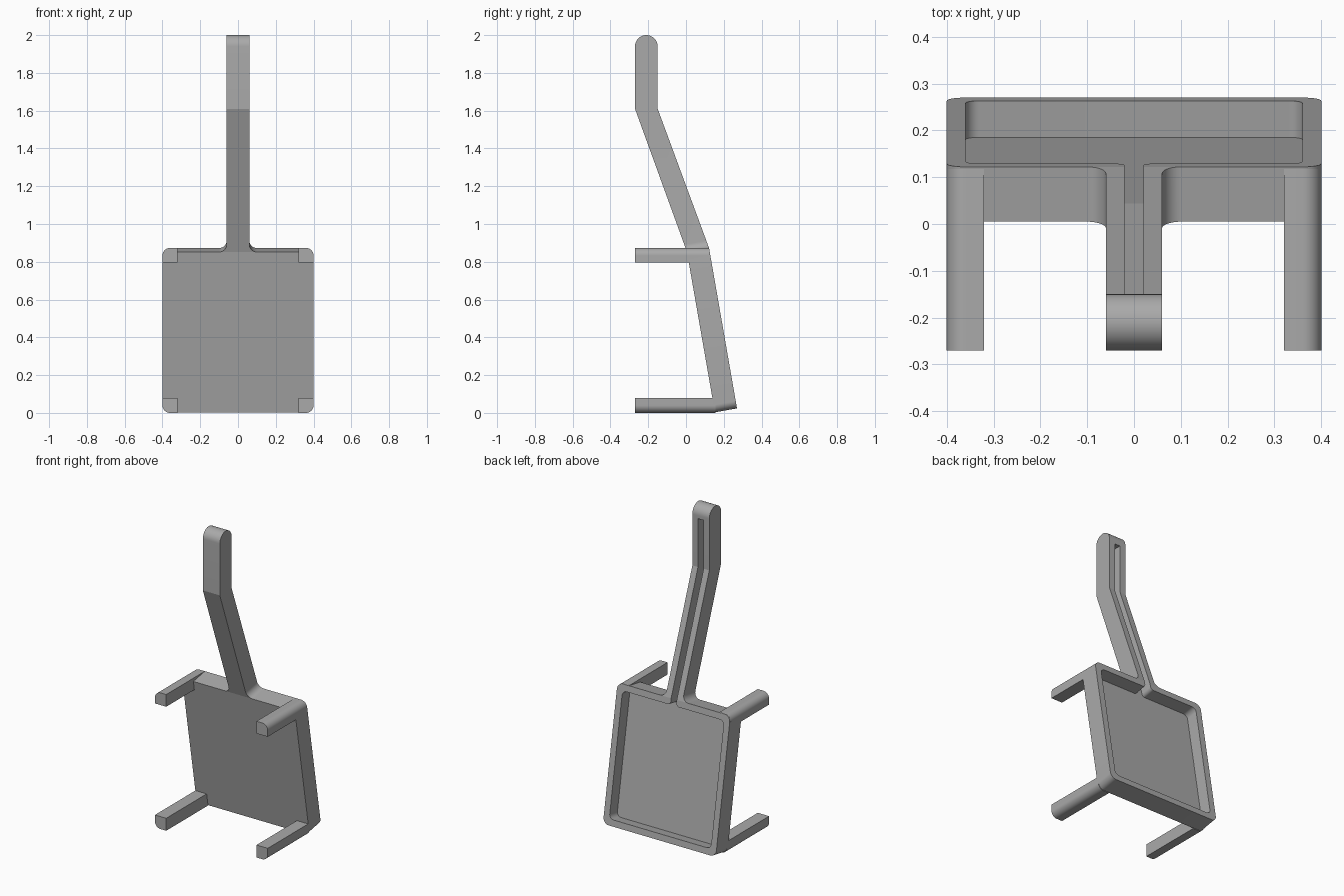
import bpy, bmesh, math
from mathutils import Vector

cube = bpy.data.objects.get("Cube")
if cube:
    bpy.data.objects.remove(cube, do_unlink=True)

ARC = 12  # segments per quarter turn

grey = bpy.data.materials.new("plain_grey")
grey.use_nodes = True
COLOR = (0.4, 0.4, 0.4, 1)
grey.diffuse_color = COLOR
grey.node_tree.nodes["Principled BSDF"].inputs["Base Color"].default_value = COLOR

# Side section: (distance along part, front point (y, z), back point (y, z))
stations = [(0, (0.153, 0.003), (0.27, 0.024)),
            (0.86, (0.005, 0.852), (0.122, 0.873)),
            (1.61, (-0.27, 1.61), (-0.15, 1.61))]
for i in range(ARC + 1):  # rounded handle tip
    a = math.pi / 2 * i / ARC
    z, w = 1.94 + 0.06 * math.sin(a), 0.06 * math.cos(a)
    stations.append((z, (-0.21 - w, z), (-0.21 + w, z)))


def bend(co):
    """Map a flat point (x, length, depth) onto the bent side section."""
    x, s, d = co
    for (s0, f0, b0), (s1, f1, b1) in zip(stations, stations[1:]):
        if s <= s1 + 1e-6:
            break
    t = (s - s0) / (s1 - s0)
    front = Vector(f0).lerp(Vector(f1), t)
    back = Vector(b0).lerp(Vector(b1), t)
    p = front + (back - front) * d
    return Vector((x, p.x, p.y))


def rounded(corners):
    """Round each (x, y, radius) right-angled corner of a polygon."""
    pts = []
    n = len(corners)
    for i, (x, y, r) in enumerate(corners):
        p = Vector((x, y))
        if r == 0:
            pts.append(p)
            continue
        u = (Vector(corners[i - 1][:2]) - p).normalized() * r
        v = (Vector(corners[(i + 1) % n][:2]) - p).normalized() * r
        for k in range(ARC + 1):
            a = math.pi / 2 * k / ARC
            pts.append(p + u * (1 - math.sin(a)) + v * (1 - math.cos(a)))
    return pts


def symmetric(half):
    return half + [(-x, y, r) for x, y, r in reversed(half)]


def prism(name, outline, low, high, place, cuts=()):
    """Extrude a flat outline, slice it at the bends and place it."""
    bm = bmesh.new()
    face = bm.faces.new([bm.verts.new((p.x, p.y, low)) for p in outline])
    new = bmesh.ops.extrude_face_region(bm, geom=[face])["geom"]
    bmesh.ops.translate(bm, vec=(0, 0, high - low),
                        verts=[g for g in new if isinstance(g, bmesh.types.BMVert)])
    for s in cuts:
        bmesh.ops.bisect_plane(bm, geom=bm.verts[:] + bm.edges[:] + bm.faces[:],
                               plane_co=(0, s, 0), plane_no=(0, 1, 0))
    for v in bm.verts:
        v.co = place(v.co)
    bmesh.ops.remove_doubles(bm, verts=bm.verts[:], dist=1e-5)
    bmesh.ops.recalc_face_normals(bm, faces=bm.faces[:])
    mesh = bpy.data.meshes.new(name)
    bm.to_mesh(mesh)
    bm.free()
    mesh.materials.append(grey)
    ob = bpy.data.objects.new(name, mesh)
    bpy.context.collection.objects.link(ob)
    return ob


# Back plate and handle as one bent piece
outer = rounded(symmetric([(0.4, 0, 0.04), (0.4, 0.86, 0.04),
                           (0.06, 0.86, 0.04), (0.06, 2.0, 0)]))
parts = [prism("plate_and_handle", outer, 0, 1, bend, [s[0] for s in stations[1:-1]])]

# Hollow in the back, following the same bends
inner = rounded(symmetric([(0.36, 0.04, 0.03), (0.36, 0.82, 0.03),
                           (0.02, 0.82, 0.02), (0.02, 1.92, 0)]))
pocket = prism("pocket_cutter", inner, 1 / 3, 1.25, bend, [s[0] for s in stations[1:3]])
pocket.hide_render = True

# Four legs, each rounded on its outer corner
for side, label in ((1, "left"), (-1, "right")):
    for level, edge, step, end in (("upper", 0.873, -0.078, 0.118), ("lower", 0, 0.08, 0.155)):
        section = rounded([(side * 0.32, edge, 0), (side * 0.4, edge, 0.04),
                           (side * 0.4, edge + step, 0), (side * 0.32, edge + step, 0)])
        parts.append(prism(f"{level}_{label}_leg", section, -0.27, end,
                           lambda c: Vector((c.x, c.z, c.y))))

# Hollow out every part, then shade
for ob in parts:
    bpy.ops.object.select_all(action="DESELECT")
    bpy.context.view_layer.objects.active = ob
    ob.select_set(True)
    cut = ob.modifiers.new("hollow", "BOOLEAN")
    cut.operation = "DIFFERENCE"
    cut.solver = "EXACT"
    cut.object = pocket
    bpy.ops.object.modifier_apply(modifier=cut.name)
    bpy.ops.object.shade_smooth_by_angle(angle=math.radians(9))
bpy.data.objects.remove(pocket, do_unlink=True)
